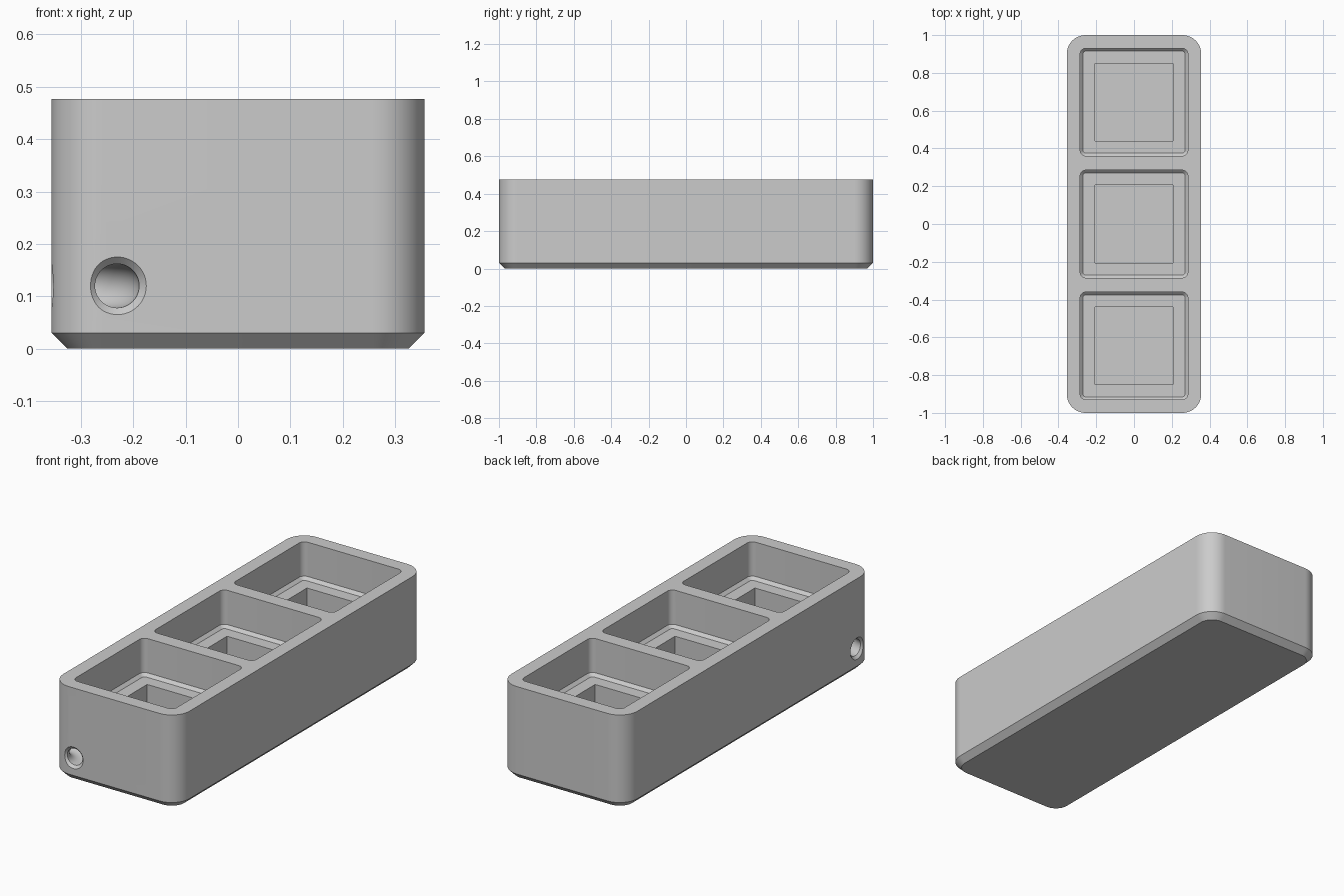
import bpy, bmesh
from math import pi, sin, cos
from mathutils import Matrix, Vector

if "Cube" in bpy.data.objects:
    bpy.data.objects.remove(bpy.data.objects["Cube"])

W, L, H = 0.356, 1.0, 0.477          # half width, half length, height
HOLE_Z, HOLE_OFF = 0.12, 0.126       # cord tunnel height and distance from corner


def finish(name, bm):
    bmesh.ops.recalc_face_normals(bm, faces=bm.faces)
    me = bpy.data.meshes.new(name)
    bm.to_mesh(me)
    bm.free()
    ob = bpy.data.objects.new(name, me)
    bpy.context.collection.objects.link(ob)
    return ob


def rounded_stack(name, levels, cy=0.0, seg=12):
    """Loft rounded rectangles; each level is (z, half x, half y, corner radius)."""
    bm = bmesh.new()
    rings = []
    for z, hx, hy, r in levels:
        ring = []
        for i, (sx, sy) in enumerate(((1, 1), (-1, 1), (-1, -1), (1, -1))):
            for k in range(seg + 1 if r else 1):
                a = (i + k / seg) * pi / 2
                ring.append(bm.verts.new((sx * (hx - r) + r * cos(a),
                                          cy + sy * (hy - r) + r * sin(a), z)))
        rings.append(ring)
    for a, b in zip(rings, rings[1:]):
        n = len(a)
        for i in range(n):
            bm.faces.new((a[i], a[(i + 1) % n], b[(i + 1) % n], b[i]))
    bm.faces.new(rings[0])
    bm.faces.new(rings[-1])
    return finish(name, bm)


def countersink(name, pos, outward):
    """45 degree cone flaring out through a side face."""
    bm = bmesh.new()
    rot = Vector(outward).to_track_quat('Z', 'Y').to_matrix().to_4x4()
    bmesh.ops.create_cone(bm, cap_ends=True, segments=48, radius1=0.035,
                          radius2=0.095, depth=0.06,
                          matrix=Matrix.Translation(Vector(pos) + Vector(outward) * 0.01) @ rot)
    return finish(name, bm)


# Outer block with chamfered foot
body = rounded_stack("tray_body", [(0, W - 0.03, L - 0.03, 0.07),
                                   (0.03, W, L, 0.10), (H, W, L, 0.10)], seg=16)

# Three stepped pockets
cutters = []
for cy in (-0.645, 0.0, 0.645):
    cutters.append(rounded_stack("pocket_cutter", [
        (0.287, 0.27, 0.27, 0.015), (0.302, 0.285, 0.285, 0.03),
        (H + 0.1, 0.285, 0.285, 0.03)], cy, 8))
    cutters.append(rounded_stack("well_cutter", [
        (0.06, 0.206, 0.206, 0), (0.295, 0.206, 0.206, 0)], cy))

# Curved cord tunnel around the front left corner
bpy.ops.mesh.primitive_torus_add(location=(-W, -L, HOLE_Z), major_radius=HOLE_OFF,
                                 minor_radius=0.042, major_segments=96, minor_segments=48)
tunnel = bpy.context.object
tunnel.name = "tunnel_cutter"
cutters.append(tunnel)
cutters.append(countersink("front_countersink", (-W + HOLE_OFF, -L, HOLE_Z), (0, -1, 0)))
cutters.append(countersink("side_countersink", (-W, -L + HOLE_OFF, HOLE_Z), (-1, 0, 0)))

# Cut everything out of the body
bpy.ops.object.select_all(action='DESELECT')
bpy.context.view_layer.objects.active = body
body.select_set(True)
for c in cutters:
    c.hide_render = True
    mod = body.modifiers.new("cut", 'BOOLEAN')
    mod.operation = 'DIFFERENCE'
    mod.solver = 'EXACT'
    mod.object = c
    bpy.ops.object.modifier_apply(modifier=mod.name)
for c in cutters:
    bpy.data.objects.remove(c)

bpy.ops.object.shade_smooth_by_angle(angle=pi / 6)
